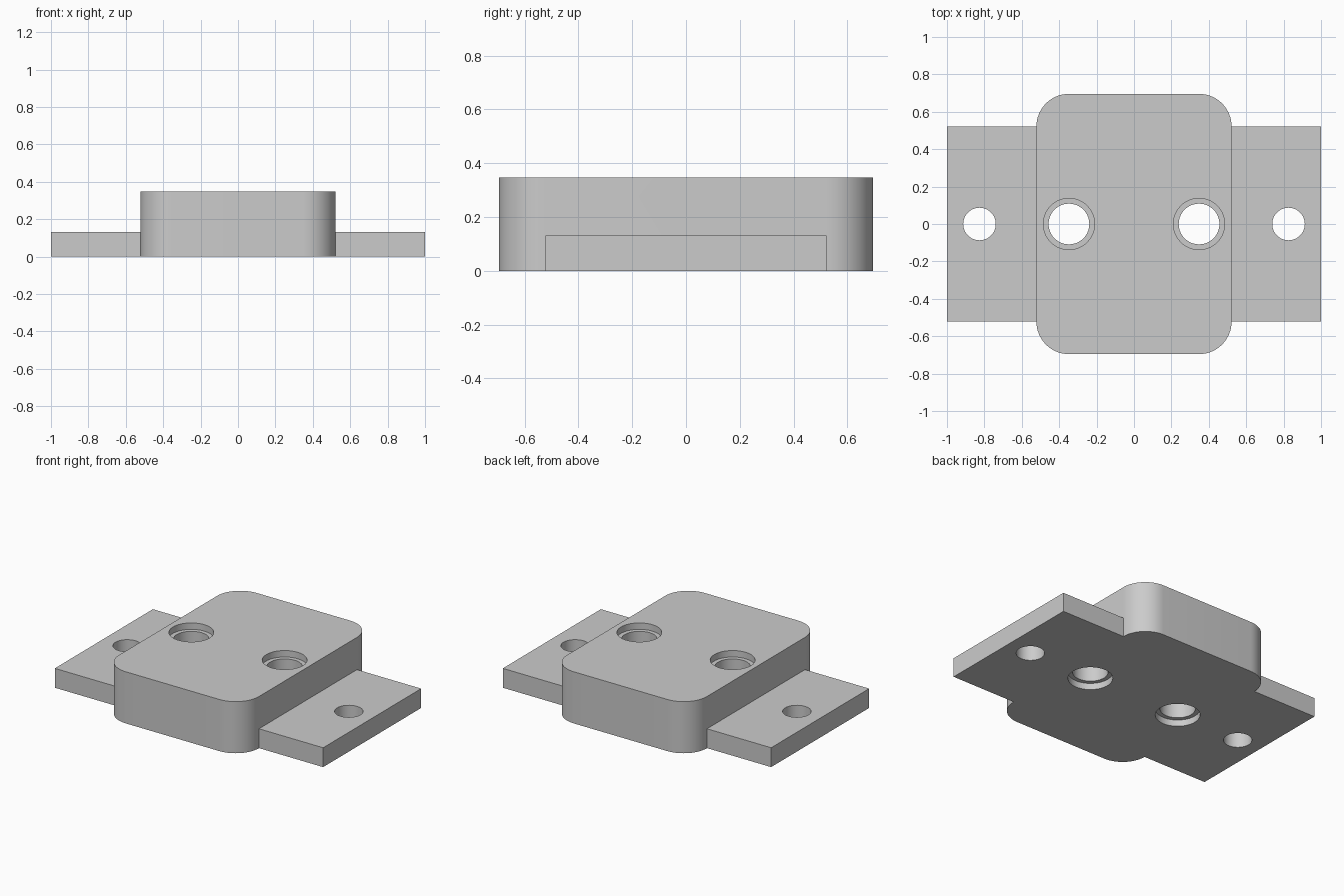
import bpy
import bmesh
import math

cube = bpy.data.objects.get("Cube")
if cube:
    bpy.data.objects.remove(cube, do_unlink=True)

# Sizes follow a 46 unit long bracket scaled to 2
U = 2 / 46
HEIGHT = 8 * U

grey = bpy.data.materials.new("plain grey")
grey.use_nodes = True
grey.diffuse_color = (0.6, 0.6, 0.6, 1)
grey.node_tree.nodes["Principled BSDF"].inputs["Base Color"].default_value = (0.6, 0.6, 0.6, 1)


def add_object(name, bm):
    bmesh.ops.recalc_face_normals(bm, faces=bm.faces)
    mesh = bpy.data.meshes.new(name)
    bm.to_mesh(mesh)
    bm.free()
    mesh.materials.append(grey)
    obj = bpy.data.objects.new(name, mesh)
    bpy.context.collection.objects.link(obj)
    return obj


def block(name, width, depth, height, corner=0):
    """Box standing on the ground, optionally with rounded upright edges."""
    bm = bmesh.new()
    bmesh.ops.create_cube(bm, size=1)
    for v in bm.verts:
        v.co.x *= width
        v.co.y *= depth
        v.co.z = (v.co.z + 0.5) * height
    if corner:
        upright = [e for e in bm.edges if abs(e.verts[0].co.z - e.verts[1].co.z) > height / 2]
        bmesh.ops.bevel(bm, geom=upright, offset=corner, segments=16, profile=0.5, affect='EDGES')
    return add_object(name, bm)


def turned_cutter(name, x, profile):
    """Solid of revolution around a vertical axis at x, from (radius, z) rings."""
    bm = bmesh.new()
    steps = 64
    rings = [[bm.verts.new((x + r * math.cos(2 * math.pi * i / steps),
                            r * math.sin(2 * math.pi * i / steps), z))
              for i in range(steps)] for r, z in profile]
    for low, high in zip(rings, rings[1:]):
        for i in range(steps):
            j = (i + 1) % steps
            bm.faces.new((low[i], low[j], high[j], high[i]))
    bm.faces.new(rings[0])
    bm.faces.new(rings[-1])
    obj = add_object(name, bm)
    obj.hide_render = True
    return obj


def combine(target, other, operation):
    mod = target.modifiers.new(operation.lower(), 'BOOLEAN')
    mod.object = other
    mod.operation = operation
    mod.solver = 'EXACT'
    bpy.context.view_layer.objects.active = target
    bpy.ops.object.modifier_apply(modifier=mod.name)
    bpy.data.objects.remove(other, do_unlink=True)


# Rounded central block joined with the thin mounting plate
bracket = block("mounting_bracket", 24 * U, 32 * U, HEIGHT, corner=4 * U)
plate = block("mounting_plate", 46 * U, 24 * U, 3 * U)
combine(bracket, plate, 'UNION')

# Bolt holes stepped at both ends, and plain screw holes in the tabs
wide, narrow, step, over = 3.15 * U, 2.5 * U, U, 0.1
stepped = [(wide, -over), (wide, step), (narrow, step),
           (narrow, HEIGHT - step), (wide, HEIGHT - step), (wide, HEIGHT + over)]
plain = [(2 * U, -over), (2 * U, HEIGHT + over)]
for side in (-1, 1):
    combine(bracket, turned_cutter("bolt_hole_cutter", side * 8 * U, stepped), 'DIFFERENCE')
    combine(bracket, turned_cutter("screw_hole_cutter", side * 19 * U, plain), 'DIFFERENCE')

# Merge flat regions and keep the rims sharp
bm = bmesh.new()
bm.from_mesh(bracket.data)
bmesh.ops.remove_doubles(bm, verts=bm.verts, dist=0.0001)
bmesh.ops.dissolve_limit(bm, angle_limit=math.radians(0.5), verts=bm.verts, edges=bm.edges)
bm.to_mesh(bracket.data)
bm.free()
bpy.ops.object.select_all(action='DESELECT')
bracket.select_set(True)
bpy.context.view_layer.objects.active = bracket
bpy.ops.object.shade_smooth_by_angle(angle=math.radians(30))
